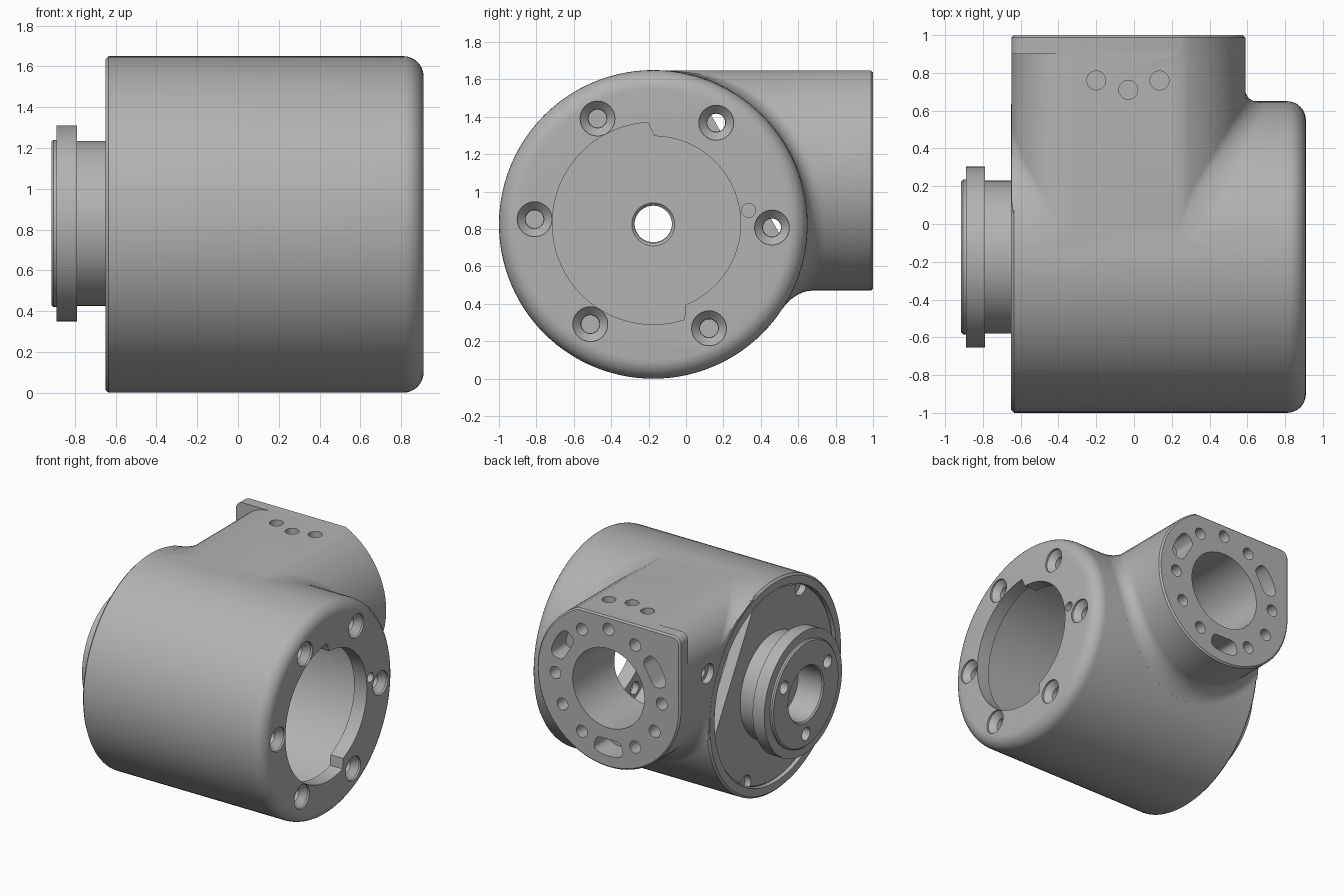
import bpy, bmesh, math
from math import sin, cos, pi, radians

cube = bpy.data.objects.get("Cube")
if cube:
    bpy.data.objects.remove(cube)

grey = bpy.data.materials.new("machined grey")
grey.use_nodes = True
COLOUR = (0.45, 0.45, 0.45, 1)
grey.diffuse_color = COLOUR
grey.node_tree.nodes["Principled BSDF"].inputs["Base Color"].default_value = COLOUR

CY, CZ, R = -0.175, 0.825, 0.825      # main barrel axis and radius
NX, NZ, NR = -0.03, 1.09, 0.62        # neck axis and radius
LEFT, TOP = -0.649, 1.648             # flats on the neck


def loft(name, rings, closed=False):
    """Skin a list of equal rings; cap the ends, or join last to first."""
    bm = bmesh.new()
    vs = [[bm.verts.new(p) for p in ring] for ring in rings]
    n = len(vs[0])
    pairs = list(zip(vs, vs[1:])) + ([(vs[-1], vs[0])] if closed else [])
    for a, b in pairs:
        for i in range(n):
            j = (i + 1) % n
            bm.faces.new((a[i], a[j], b[j], b[i]))
    if not closed:
        bm.faces.new(vs[0])
        bm.faces.new(vs[-1])
    bmesh.ops.recalc_face_normals(bm, faces=bm.faces)
    me = bpy.data.meshes.new(name)
    bm.to_mesh(me)
    bm.free()
    me.materials.append(grey)
    ob = bpy.data.objects.new(name, me)
    bpy.context.collection.objects.link(ob)
    return ob


def place(axis, u, v, w):
    return {"x": (w, u, v), "y": (u, w, v), "z": (u, v, w)}[axis]


def prism(name, axis, outline, a, b):
    return loft(name, [[place(axis, u, v, w) for u, v in outline] for w in (a, b)])


def circle(u, v, r, n):
    return [(u + r * cos(2 * pi * i / n), v + r * sin(2 * pi * i / n)) for i in range(n)]


def turned(name, axis, u, v, profile, n=32, closed=False):
    """Turned part: profile is a list of (position along axis, radius)."""
    return loft(name, [[place(axis, p, q, w) for p, q in circle(u, v, r, n)]
                       for w, r in profile], closed)


def combine(target, tool, op="DIFFERENCE"):
    mod = target.modifiers.new("cut", "BOOLEAN")
    mod.operation, mod.solver, mod.object = op, "EXACT", tool
    bpy.context.view_layer.objects.active = target
    bpy.ops.object.modifier_apply(modifier=mod.name)
    bpy.data.objects.remove(tool)


def finish(ob):
    bpy.ops.object.select_all(action="DESELECT")
    ob.select_set(True)
    bpy.context.view_layer.objects.active = ob
    bpy.ops.object.shade_smooth_by_angle(angle=radians(32))


def neck_outline(corner):
    """Round profile with flat top and one squarer corner: (x, z, normal x, normal z)."""
    pts = []
    for i in range(49):
        a = -pi + i * (pi + math.asin((TOP - NZ) / NR)) / 48
        pts.append((max(NX + NR * cos(a), LEFT), NZ + NR * sin(a), cos(a), sin(a)))
    for i in range(13):
        a = pi / 2 + i * pi / 24
        pts.append((LEFT + corner + corner * cos(a), TOP - corner + corner * sin(a), cos(a), sin(a)))
    return pts


def barrel_y(z):
    return CY + math.sqrt(max(R * R - (z - CZ) ** 2, 0))


def neck_ring(outline, d, y=None, lift=0.0):
    ring = []
    for x, z, nx, nz in outline:
        px, pz = max(x + nx * d, LEFT), min(z + nz * d, TOP)
        ring.append((px, barrel_y(pz) + lift if y is None else y, pz))
    return ring


# Barrel with rounded outer end
edge = [(0.81 + 0.1 * sin(i * pi / 16), R - 0.1 + 0.1 * cos(i * pi / 16)) for i in range(9)]
body = turned("housing", "x", CY, CZ, [(-0.65, R - 0.015), (-0.635, R)] + edge, 112)

# Neck flaring into the barrel
soft, fillet = neck_outline(0.3), 0.1
rings = [neck_ring(soft, 0, 0.92)]
for i in range(8, -1, -1):
    t = i * pi / 16
    rings.append(neck_ring(soft, fillet * (1 - sin(t)), None, fillet * (1 - cos(t))))
rings += [neck_ring(soft, fillet, None, -0.02), neck_ring(soft, -0.1, -0.17)]
combine(body, loft("neck", rings), "UNION")

# Mounting pad at the end of the neck
pad = neck_outline(0.06)
combine(body, loft("pad", [neck_ring(pad, 0, 0.9), neck_ring(pad, 0, 0.988),
                           neck_ring(pad, -0.012, 1.0)]), "UNION")

# Barrel cavity, neck bore and stepped end opening
combine(body, turned("cavity", "x", CY, CZ, [(-0.7, 0.75), (-0.53, 0.75), (-0.53, 0.7), (0.8, 0.7)], 96))
combine(body, turned("bore", "y", NX, NZ, [(1.1, 0.31), (0.2, 0.31)], 64))
opening = []
for i in range(96):
    a = radians(93 + i * 360 / 96)
    r = 0.54 if i < 53 else 0.467
    opening.append((CY + r * cos(a), 0.83 + r * sin(a)))
combine(body, prism("opening", "x", opening, 0.7, 1.0))

# Countersunk screw holes around the opening, and a pin hole
for k in range(6):
    a = radians(58 + 60 * k)
    y, z = CY + 0.635 * cos(a), 0.83 + 0.635 * sin(a)
    combine(body, turned("screw", "x", y, z, [(0.95, 0.093), (0.895, 0.093), (0.85, 0.05), (0.7, 0.045)]))
combine(body, turned("pin", "x", 0.335, 0.9, [(0.95, 0.037), (0.85, 0.037)]))

# Ring of nine holes and three slots in the pad
for k in range(12):
    a = radians(30 * k)
    if k % 4 == 1:
        slot = []
        for i in range(32):
            t = 2 * pi * i / 32
            across = 0.12 * math.copysign(abs(cos(t)) ** 0.6, cos(t))
            out = 0.465 + 0.065 * math.copysign(abs(sin(t)) ** 0.6, sin(t))
            b = a + across / 0.465
            slot.append((NX + out * cos(b), NZ + out * sin(b)))
        tool = prism("slot", "y", slot, 0.82, 1.1)
    else:
        tool = turned("hole", "y", NX + 0.46 * cos(a), NZ + 0.46 * sin(a), [(1.1, 0.047), (0.8, 0.047)])
    combine(body, tool)

# Holes on top of the neck and on its side
for x, y in ((-0.2, 0.76), (NX, 0.71), (0.135, 0.76)):
    combine(body, turned("dowel", "z", x, y, [(1.7, 0.05), (1.57, 0.05)]))
combine(body, turned("side_screw", "x", 0.66, 1.24, [(-0.7, 0.075), (-0.6, 0.075), (-0.6, 0.04), (-0.5, 0.04)]))
finish(body)

# Inner cover plate with one straight side and edge notches
plate = turned("cover_plate", "x", CY, CZ, [(-0.63, 0.735), (-0.62, 0.745), (-0.54, 0.745)], 96)
a = radians(30)
chord = [(CY + d * cos(a) - s * sin(a), CZ + d * sin(a) + s * cos(a))
         for d, s in ((0.56, -0.9), (1.2, -0.9), (1.2, 0.9), (0.56, 0.9))]
combine(plate, prism("chord", "x", chord, -0.8, -0.4))
for deg in (118, 178, 238, 298):
    a = radians(deg)
    combine(plate, turned("notch", "x", CY + 0.73 * cos(a), CZ + 0.73 * sin(a), [(-0.8, 0.07), (-0.58, 0.07)]))
combine(plate, turned("plate_bore", "x", CY, CZ, [(-0.8, 0.1), (-0.56, 0.1), (-0.545, 0.115), (-0.4, 0.115)], 48))
finish(plate)

# Label plate on the inside of the cover
c, s = cos(radians(28)), sin(radians(28))
label = [(-0.025 + u * c - v * s, 0.545 + u * s + v * c)
         for u, v in ((-0.22, -0.085), (0.22, -0.085), (0.22, 0.085), (-0.22, 0.085))]
finish(prism("label_plate", "x", label, -0.541, -0.535))

# Output flange: turned hub with stepped bore and three screw holes
hub = [(-0.62, 0.1), (-0.62, 0.405), (-0.79, 0.405), (-0.79, 0.48), (-0.89, 0.48), (-0.89, 0.41),
       (-0.905, 0.41), (-0.915, 0.4), (-0.915, 0.22), (-0.905, 0.21), (-0.7, 0.21), (-0.7, 0.1)]
flange = turned("output_flange", "x", CY, 0.83, hub, 96, closed=True)
for k in range(3):
    a = radians(30 + 120 * k)
    combine(flange, turned("flange_screw", "x", CY + 0.31 * cos(a), 0.83 + 0.31 * sin(a),
                           [(-1.0, 0.05), (-0.8, 0.05)]))
finish(flange)
